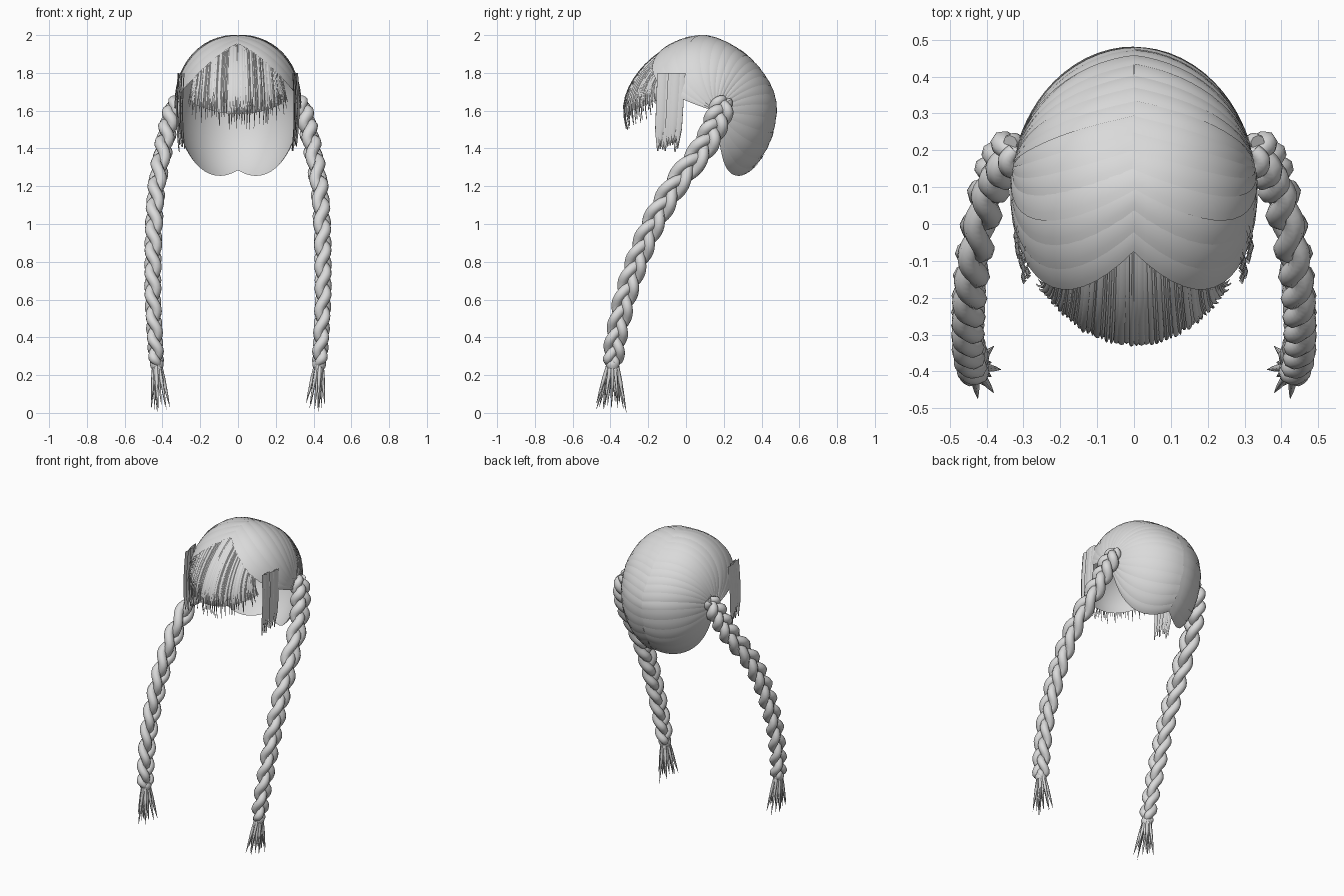
import bpy, bmesh, math, random
from mathutils import Vector

random.seed(4)
cube = bpy.data.objects.get("Cube")
if cube:
    bpy.data.objects.remove(cube, do_unlink=True)

# One plain hair colour
hair = bpy.data.materials.new("light_grey_hair")
hair.use_nodes = True
GREY = (0.7, 0.7, 0.7, 1)
hair.diffuse_color = GREY
hair.node_tree.nodes["Principled BSDF"].inputs["Base Color"].default_value = GREY

CENTRE = Vector((0, 0.08, 1.62))


def head(d, lift=0.0):
    """Point on the rounded head surface in direction d."""
    d = d.normalized()
    flat = math.hypot(d.x, d.y)
    side = (d.x / flat) ** 2 if flat > 1e-6 else 0
    p = (1.7 + 0.5 * side) if d.z > 0 else 2
    r = (flat ** p + abs(d.z) ** p) ** (-1 / p) * (1 + lift)
    ry = 0.42 if d.y < 0 else 0.4
    rz = 0.38 if d.z > 0 else 0.45
    return CENTRE + Vector((d.x * 0.335, d.y * ry, d.z * rz)) * r


def bezier(a, b, c, t):
    return a * (1 - t) ** 2 + b * 2 * t * (1 - t) + c * t * t


def add_sheet(bm, f, nu, nv):
    """Grid surface from a function of two 0..1 parameters."""
    rows = [[bm.verts.new(f(i / nu, j / nv)) for j in range(nv + 1)] for i in range(nu + 1)]
    for i in range(nu):
        for j in range(nv):
            bm.faces.new((rows[i][j], rows[i][j + 1], rows[i + 1][j + 1], rows[i + 1][j]))


def finish(bm, name):
    bmesh.ops.remove_doubles(bm, verts=bm.verts, dist=1e-5)
    bmesh.ops.recalc_face_normals(bm, faces=bm.faces)
    mesh = bpy.data.meshes.new(name)
    bm.to_mesh(mesh)
    bm.free()
    mesh.materials.append(hair)
    ob = bpy.data.objects.new(name, mesh)
    bpy.context.collection.objects.link(ob)
    bpy.ops.object.select_all(action="DESELECT")
    ob.select_set(True)
    bpy.context.view_layer.objects.active = ob
    bpy.ops.object.shade_smooth_by_angle(angle=math.radians(50))
    return ob


# Swept cap: locks run from the centre parting to the braid root
ROOT = Vector((0.97, 0.2, -0.06))
FRONT, MIDDLE, NAPE = Vector((0.9, -1.0, 0.3)), Vector((0.68, 1.3, 1.5)), Vector((0.78, 0.3, -1.15))


def swept(side, t, v, lift, start=0.0):
    phi = math.radians(68 + 161 * t)
    a = Vector((start, -math.cos(phi), math.sin(phi)))
    d = bezier(a, bezier(FRONT, MIDDLE, NAPE, t), ROOT, v)
    q = head(d, lift)
    return Vector((q.x * side, q.y, q.z))


LOCKS = 20
for side, label in ((1, "left"), (-1, "right")):
    bm = bmesh.new()
    add_sheet(bm, lambda u, v: swept(side, u, v, -0.012), 40, 16)
    for i in range(LOCKS):
        lo = i / LOCKS
        hi = min(1, (i + 1.25) / LOCKS)
        tilt = random.uniform(0.003, 0.014)
        start = random.uniform(-0.02, 0.01)

        def lock(u, v):
            bulge = 0.006 * math.sin(math.pi * u) - 0.008 + tilt * (1 - u)
            return swept(side, lo + (hi - lo) * u, v, bulge, start)
        add_sheet(bm, lock, 4, 16)
    finish(bm, "swept_cap_" + label)


# Fringe: under layer plus narrow locks with ragged points
def fringe(s, v, lift, extra=0.0):
    a = Vector((s * 0.72, 0.0, 1.0 - 0.3 * s * s))
    az = math.radians(55 * s)
    el = math.radians(-5 + 11 * s * s) - extra
    c = Vector((math.sin(az) * math.cos(el), -math.cos(az) * math.cos(el), math.sin(el)))
    b = Vector((s * 0.85, -0.85, 0.75 - 0.1 * s * s))
    return head(bezier(a, b, c, v), lift)


bm = bmesh.new()
add_sheet(bm, lambda u, v: fringe(2 * u - 1, v, -0.045), 24, 14)
STRIPS = 46
for i in range(STRIPS):
    mid = -1 + 2 * (i + 0.5) / STRIPS
    half = random.uniform(0.9, 1.5) / STRIPS
    extra = random.uniform(0.0, 0.2)
    lift = random.uniform(-0.04, -0.022)

    def strip(u, v):
        taper = 1 if v < 0.8 else 1 - 0.85 * (v - 0.8) / 0.2
        s = mid + (2 * u - 1) * half * taper
        return fringe(max(-1.03, min(1.03, s)), v, lift + 0.008 * math.sin(math.pi * u), extra)
    add_sheet(bm, strip, 2, 14)
finish(bm, "fringe")

# Loose locks hanging in front of each ear
for side, label in ((1, "left"), (-1, "right")):
    bm = bmesh.new()
    for i in range(9):
        k = i / 8
        length = random.uniform(0.36, 0.42)
        out = random.uniform(-0.008, 0.008)

        def hang(u, v):
            width = 0.034 if v < 0.75 else 0.034 * (1 - 0.8 * (v - 0.75) / 0.25)
            y = -0.135 + 0.115 * k - (0.015 + 0.01 * k) * v + (u - 0.5) * width
            x = 0.288 + 0.025 * k + out + 0.02 * math.sin(2.2 * v) - 0.02 * v
            return Vector((side * (x + 0.005 * math.sin(math.pi * u)), y, 1.8 - length * v))
        add_sheet(bm, hang, 2, 8)
    finish(bm, "ear_lock_" + label)


# Braids: three strands woven along a falling path
PATH = [Vector(p) for p in (
    (0.325, 0.2, 1.66), (0.36, 0.165, 1.55), (0.395, 0.09, 1.4), (0.43, -0.06, 1.2),
    (0.445, -0.175, 1.0), (0.45, -0.26, 0.8), (0.45, -0.325, 0.6), (0.44, -0.37, 0.4),
    (0.43, -0.388, 0.25))]


def along(t):
    """Smooth point on the braid path."""
    n = len(PATH) - 1
    i = min(int(t * n), n - 1)
    f = t * n - i
    p0, p1, p2, p3 = (PATH[max(0, min(n, j))] for j in range(i - 1, i + 3))
    return 0.5 * (2 * p1 + (p2 - p0) * f + (2 * p0 - 5 * p1 + 4 * p2 - p3) * f ** 2
                  + (3 * p1 - p0 - 3 * p2 + p3) * f ** 3)


def tubes(name, lines, depth, sides=2):
    """Round tubes with a thickness factor on each point."""
    cu = bpy.data.curves.new(name, "CURVE")
    cu.dimensions = "3D"
    cu.bevel_depth = depth
    cu.bevel_resolution = sides
    cu.use_fill_caps = True
    for line in lines:
        sp = cu.splines.new("POLY")
        sp.points.add(len(line) - 1)
        for pt, (co, radius) in zip(sp.points, line):
            pt.co = (*co, 1)
            pt.radius = radius
        sp.use_smooth = True
    cu.materials.append(hair)
    ob = bpy.data.objects.new(name, cu)
    bpy.context.collection.objects.link(ob)


def mirrored(p, side):
    return Vector((p.x * side, p.y, p.z))


TURNS, STEPS = 4.7, 130
for side, label in ((1, "left"), (-1, "right")):
    strands = []
    for k in range(3):
        line = []
        for i in range(STEPS + 1):
            t = i / STEPS
            tangent = (along(min(1, t + 0.01)) - along(max(0, t - 0.01))).normalized()
            across = tangent.cross(Vector((1, 0, 0))).normalized()
            depth = across.cross(tangent)
            size = min(1, 0.6 + t * 5) * (1 - 0.22 * t) * min(1, 0.55 + (1 - t) * 12)
            a = 2 * math.pi * (TURNS * t + k / 3)
            p = along(t) + (across * 0.042 * math.sin(a) + depth * 0.021 * math.sin(2 * a)) * size
            line.append((mirrored(p, side), size))
        strands.append(line)
    tubes("braid_" + label, strands, 0.033)

    # Tie band and loose pointed ends
    end = PATH[-1]
    band = [(mirrored(end + Vector((0, 0, dz)), side), r)
            for dz, r in ((0.03, 0.8), (0.015, 1), (0, 1), (-0.015, 0.8))]
    tubes("braid_tie_" + label, [band], 0.036, 3)
    tips = []
    for i in range(14):
        a = 2 * math.pi * i / 14
        reach = 1 if i % 2 else 0.55
        low = 0.0 if i == 3 else random.uniform(0.01, 0.06)
        tip = Vector((0.412 + 0.052 * reach * math.cos(a), -0.395 + 0.082 * reach * math.sin(a), low))
        top = end + Vector((0.016 * math.cos(a), 0.022 * math.sin(a), 0.01))
        tips.append([(mirrored(top.lerp(tip, f), side), r)
                     for f, r in ((0, 1), (0.35, 1), (0.7, 0.6), (1, 0.03))])
    tubes("braid_ends_" + label, tips, 0.011, 0)
